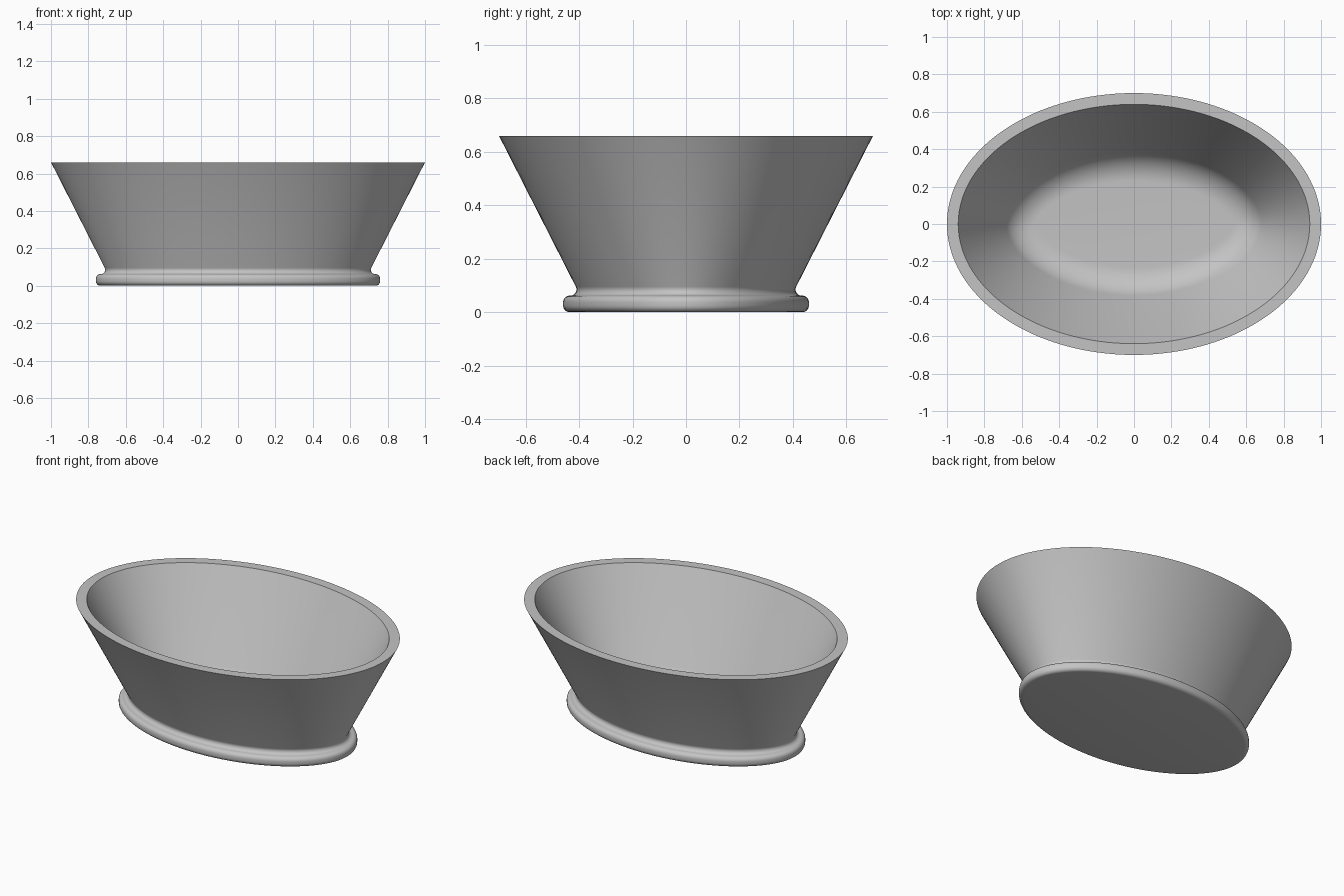
import bpy
import bmesh
from math import sin, cos, pi, radians, atan2, hypot

if "Cube" in bpy.data.objects:
    bpy.data.objects.remove(bpy.data.objects["Cube"], do_unlink=True)

HALF_X, HALF_Y, HEIGHT = 1.0, 0.70, 0.66
SEGMENTS = 128


def arc(cx, cz, radius, start, end, steps):
    """Profile points (inset, height) on an arc, angles in degrees."""
    pts = []
    for i in range(steps + 1):
        a = radians(start + (end - start) * i / steps)
        pts.append((cx - radius * cos(a), cz + radius * sin(a)))
    return pts


def ring(bm, inset, z):
    """Rim ellipse moved inward along its normals, at height z."""
    verts = []
    for i in range(SEGMENTS):
        t = 2 * pi * i / SEGMENTS
        nx, ny = HALF_Y * cos(t), HALF_X * sin(t)
        n = hypot(nx, ny)
        verts.append(bm.verts.new((HALF_X * cos(t) - inset * nx / n,
                                   HALF_Y * sin(t) - inset * ny / n, z)))
    return verts


# Foot: rounded flange, then a small cove up to the outer wall
profile = arc(0.265, 0.025, 0.025, -90, 0, 6)
profile += arc(0.265, 0.037, 0.025, 0, 90, 6)
profile += arc(0.267, 0.085, 0.023, -90, -207, 7)[1:]

# Flared wall and flat rim
profile += [(0.0, HEIGHT), (0.06, HEIGHT)]

# Inner wall, parallel to the outer one, rounded into the floor
slope = atan2(0.56, 0.285)
radius, floor_z = 0.17, 0.06
wall_z = floor_z + radius * (1 - cos(slope))
wall_inset = 0.06 + (HEIGHT - wall_z) * 0.285 / 0.56
centre = wall_inset + radius * sin(slope)
for i in range(13):
    a = slope * (1 - i / 12)
    profile.append((centre - radius * sin(a), floor_z + radius * (1 - cos(a))))

# Skin the rings and close the underside and the floor
bm = bmesh.new()
rings = [ring(bm, d, z) for d, z in profile]
for low, high in zip(rings, rings[1:]):
    for i in range(SEGMENTS):
        j = (i + 1) % SEGMENTS
        bm.faces.new((low[i], low[j], high[j], high[i]))
bm.faces.new(rings[0][::-1])
bm.faces.new(rings[-1])
bmesh.ops.recalc_face_normals(bm, faces=bm.faces)

mesh = bpy.data.meshes.new("bathtub")
bm.to_mesh(mesh)
bm.free()
tub = bpy.data.objects.new("bathtub", mesh)
bpy.context.collection.objects.link(tub)

# Plain grey finish
grey = bpy.data.materials.new("light_grey")
grey.use_nodes = True
colour = (0.55, 0.55, 0.55, 1.0)
grey.diffuse_color = colour
for node in grey.node_tree.nodes:
    if node.type == "BSDF_PRINCIPLED":
        node.inputs["Base Color"].default_value = colour
mesh.materials.append(grey)

bpy.ops.object.select_all(action="DESELECT")
tub.select_set(True)
bpy.context.view_layer.objects.active = tub
bpy.ops.object.shade_smooth_by_angle(angle=radians(35))
